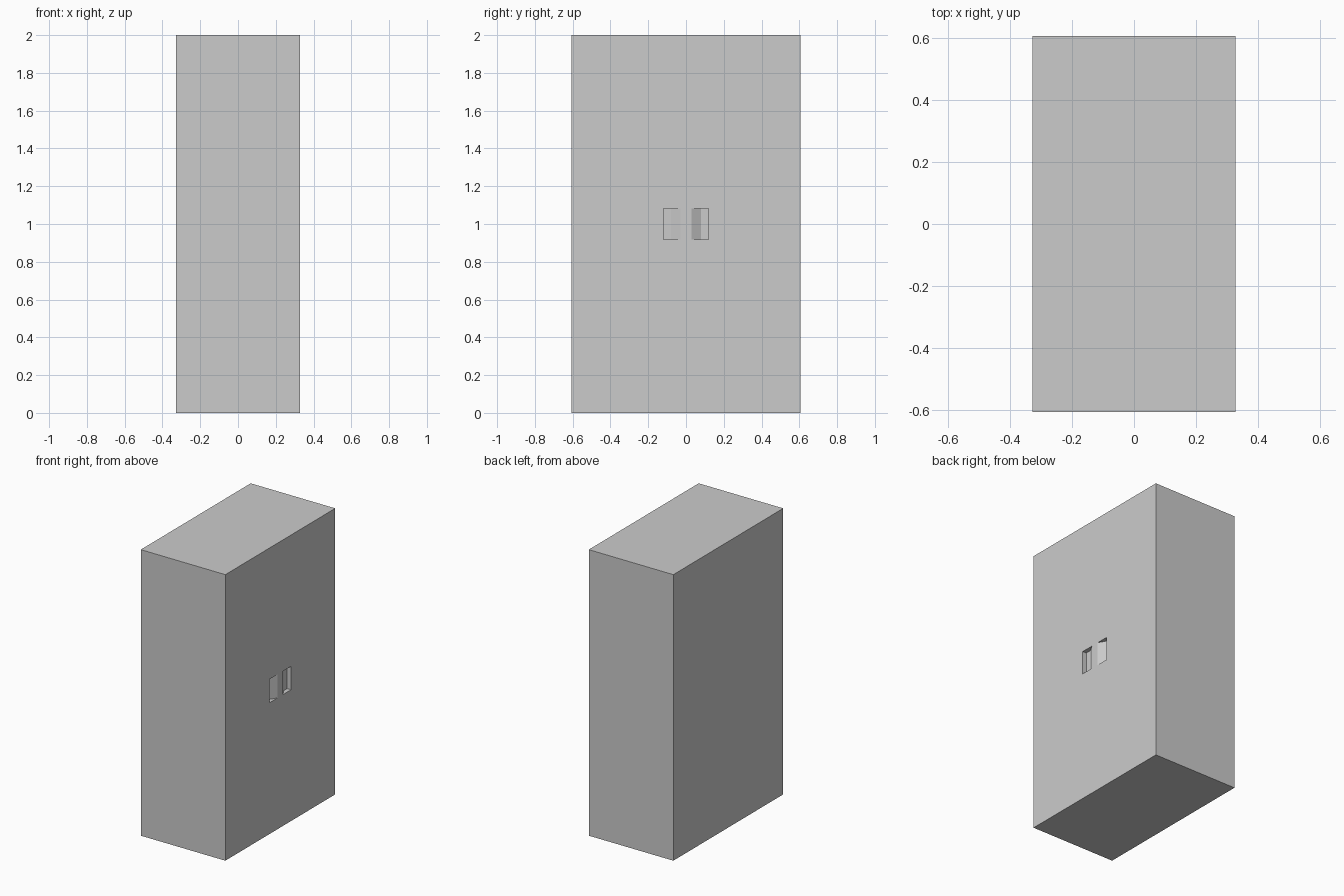
import bpy, bmesh

if "Cube" in bpy.data.objects:
    bpy.data.objects.remove(bpy.data.objects["Cube"])

W, D, H = 0.327, 0.607, 2.0     # half depth, half width, height
DEPTH = 0.03                    # recess depth

# Cabinet body
bpy.ops.mesh.primitive_cube_add(size=1, location=(0, 0, H / 2))
cabinet = bpy.context.object
cabinet.name = "cabinet_body"
cabinet.scale = (2 * W, 2 * D, H)
bpy.ops.object.transform_apply(location=True, scale=True)


def recess_cutter(side):
    """Finger pocket: straight outer wall, flat floor, sloped inner wall."""
    slope = 0.051 / DEPTH
    out = 0.01
    profile = [(W + out, 0.119), (W - DEPTH, 0.119), (W - DEPTH, 0.080),
               (W + out, 0.080 - slope * (DEPTH + out))]
    bm = bmesh.new()
    face = bm.faces.new([bm.verts.new((x, side * y, 0.918)) for x, y in profile])
    top = bmesh.ops.extrude_face_region(bm, geom=[face])["geom"]
    bmesh.ops.translate(bm, vec=(0, 0, 0.164),
                        verts=[v for v in top if isinstance(v, bmesh.types.BMVert)])
    bmesh.ops.recalc_face_normals(bm, faces=bm.faces)
    mesh = bpy.data.meshes.new("recess_cutter")
    bm.to_mesh(mesh)
    bm.free()
    cutter = bpy.data.objects.new("recess_cutter", mesh)
    bpy.context.collection.objects.link(cutter)
    return cutter


# Two mirrored handle recesses on the door face
bpy.context.view_layer.objects.active = cabinet
for side in (-1, 1):
    cutter = recess_cutter(side)
    mod = cabinet.modifiers.new("handle_recess", 'BOOLEAN')
    mod.operation = 'DIFFERENCE'
    mod.solver = 'EXACT'
    mod.object = cutter
    bpy.ops.object.modifier_apply(modifier=mod.name)
    bpy.data.objects.remove(cutter, do_unlink=True)
